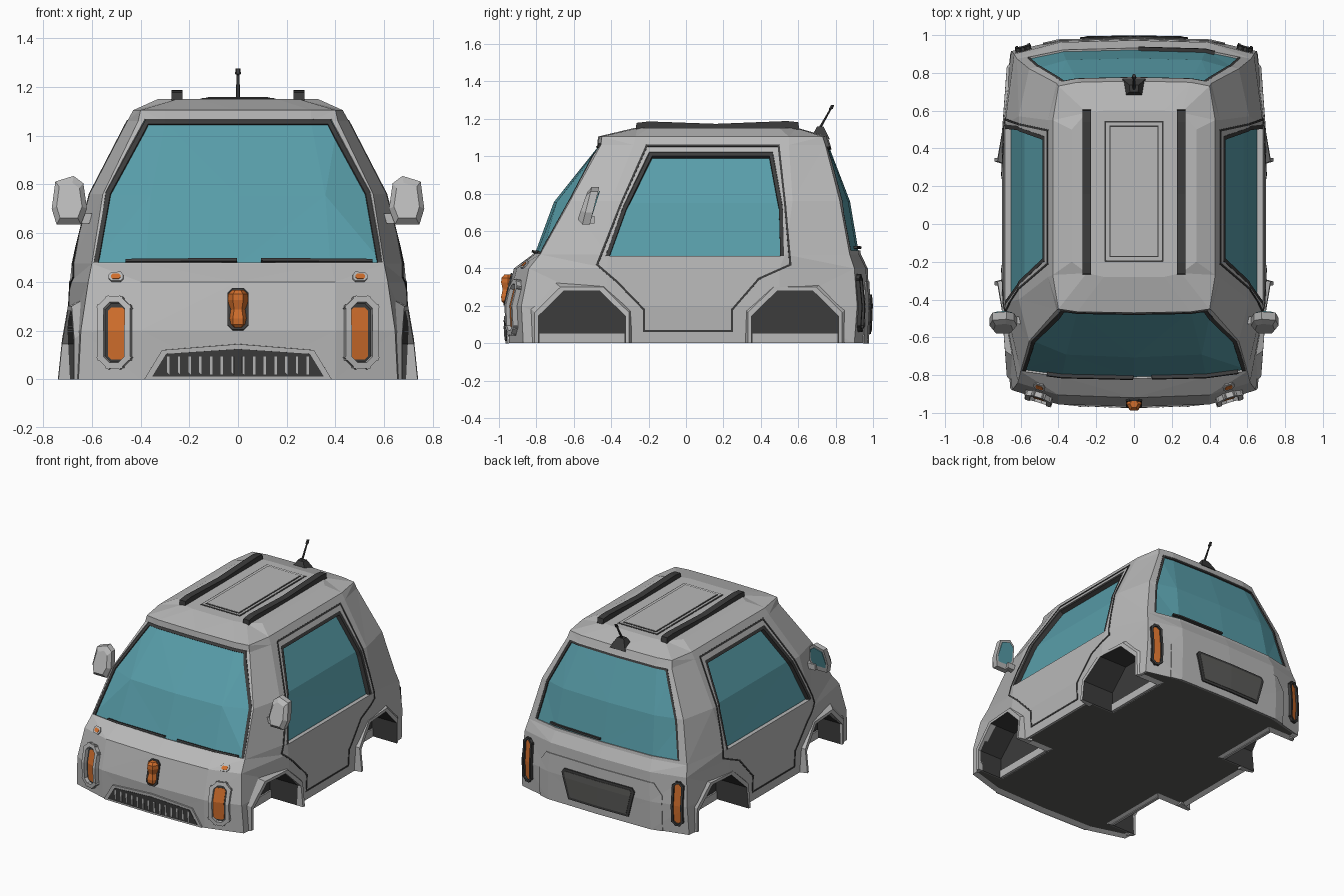
import bpy, bmesh, math
from mathutils import Vector

if "Cube" in bpy.data.objects:
    bpy.data.objects.remove(bpy.data.objects["Cube"])
COLOURS = dict(body_grey=(.48, .48, .48, 1), teal_glass=(.098, .34, .40, 1), dark_trim=(.045, .045, .045, 1),
               orange_lamp=(.63, .155, .025, 1), plate_grey=(.105, .105, .1, 1))
for key, col in COLOURS.items():
    bpy.data.materials.new(key).diffuse_color = col
BODY, GLASS, TRIM, LAMP, PLATE = (bpy.data.materials[k] for k in COLOURS)

def add(name, bm, mats, mirror=False):
    bmesh.ops.recalc_face_normals(bm, faces=bm.faces[:])
    me = bpy.data.meshes.new(name)
    for m in mats:
        me.materials.append(m)
    bm.to_mesh(me)
    bm.free()
    ob = bpy.data.objects.new(name, me)
    bpy.context.collection.objects.link(ob)
    if mirror:
        ob.modifiers.new("Mirror", 'MIRROR').use_mirror_merge = False
    return ob

def loft(bm, rings, closed=True):
    vs = [[bm.verts.new(p) for p in r] for r in rings]
    n = len(rings[0])
    for a, b in zip(vs, vs[1:]):
        for i in range(n if closed else n - 1):
            bm.faces.new((a[i], a[(i + 1) % n], b[(i + 1) % n], b[i]))
    if closed:
        bm.faces.new(vs[0])
        bm.faces.new(vs[-1][::-1])

# body shell: half outlines (front to rear) at rising heights
LEVELS = [
    (0.0, [(0, -.955), (.40, -.945), (.655, -.87), (.69, -.45), (.69, .45), (.655, .90), (.40, .965), (0, .972)]),
    (.20, [(0, -.968), (.40, -.955), (.645, -.88), (.70, -.42), (.70, .50), (.65, .915), (.40, .972), (0, .98)]),
    (.40, [(0, -.92), (.40, -.905), (.615, -.84), (.69, -.42), (.69, .50), (.635, .90), (.39, .962), (0, .972)]),
    (.475, [(0, -.82), (.38, -.81), (.60, -.78), (.683, -.42), (.683, .53), (.62, .875), (.38, .925), (0, .935)]),
    (.76, [(0, -.715), (.36, -.70), (.555, -.62), (.61, -.40), (.61, .57), (.555, .822), (.36, .877), (0, .887)]),
    (1.06, [(0, -.475), (.30, -.47), (.41, -.455), (.455, -.28), (.455, .55), (.41, .745), (.30, .765), (0, .772)]),
    (1.105, [(0, -.47), (.30, -.465), (.40, -.45), (.43, -.27), (.43, .55), (.40, .73), (.30, .75), (0, .757)]),
    (1.15, [(0, -.28), (.16, -.28), (.25, -.26), (.33, -.20), (.33, .50), (.25, .59), (.16, .60), (0, .60)])]
shell = bmesh.new()
loft(shell, [[(x, y, z) for x, y in pts] for z, pts in LEVELS], closed=False)
bmesh.ops.triangulate(shell, faces=shell.faces[:])
bmesh.ops.mirror(shell, geom=shell.verts[:] + shell.edges[:] + shell.faces[:], axis='X', merge_dist=.0005)
bmesh.ops.remove_doubles(shell, verts=shell.verts[:], dist=.0005)
bmesh.ops.holes_fill(shell, edges=[e for e in shell.edges if e.is_boundary], sides=0)
bmesh.ops.recalc_face_normals(shell, faces=shell.faces[:])
VIEWS = {"front": ((0, -1, 0), 0, 2), "rear": ((0, 1, 0), 0, 2), "side": ((1, 0, 0), 1, 2), "top": ((0, 0, 1), 0, 1)}

def decal(name, view, polys, depth, mat, mirror=False, base=0.0):
    """Convex outlines projected on the shell, made into plates from base to depth."""
    d, u, v = VIEWS[view]
    d = Vector(d)
    out = bmesh.new()
    tmp = bpy.data.meshes.new("tmp")
    for poly in polys:
        bm = shell.copy()
        bm.normal_update()
        bmesh.ops.delete(bm, geom=[f for f in bm.faces if f.normal.dot(d) < .12], context='FACES')
        cu, cv = (sum(p[k] for p in poly) / len(poly) for k in (0, 1))
        for a, b in zip(poly, poly[1:] + poly[:1]):
            n, co = Vector(), Vector()
            n[u], n[v] = b[1] - a[1], a[0] - b[0]
            co[u], co[v] = a
            if (cu - a[0]) * n[u] + (cv - a[1]) * n[v] > 0:
                n.negate()
            bmesh.ops.bisect_plane(bm, geom=bm.verts[:] + bm.edges[:] + bm.faces[:], dist=1e-5,
                                   plane_co=co, plane_no=n, clear_outer=True)
        bm.normal_update()
        old = bm.verts[:]
        shift = {w.co.to_tuple(5): w.normal.copy() for w in old}
        bmesh.ops.extrude_face_region(bm, geom=bm.faces[:], use_keep_orig=True)
        kept = set(old)
        for w in bm.verts:
            w.co += shift.get(w.co.to_tuple(5), d) * (base if w in kept else depth)
        bm.to_mesh(tmp)
        bm.free()
        out.from_mesh(tmp)
    bpy.data.meshes.remove(tmp)
    return add(name, out, [mat], mirror)

def strips(pts, w, closed=True):
    res = []
    for a, b in zip(pts, pts[1:] + pts[:1] if closed else pts[1:]):
        a, b = Vector(a), Vector(b)
        t = (b - a).normalized() * w / 2
        n = Vector((-t.y, t.x))
        res.append([tuple(p) for p in (a - t + n, b + t + n, b + t - n, a - t - n)])
    return res

def octagon(cx, cz, w, h, c):
    half = [(w - c, h), (w, h - c), (w, c - h), (w - c, -h)]
    return [(cx + x, cz + z) for x, z in half + [(-x, -z) for x, z in half]]

def sym(pts):
    return pts + [(-x, z) for x, z in reversed(pts) if x]

def arch(hw, top):
    half = [(-hw, 0), (-hw, top - .135), (.1375 - hw, top)]
    return half + [(-y, z) for y, z in reversed(half)]

# recessed windows: glass, dark frame round sides and top, and a cutter for the body
cutters = []
for name, view, pane, edge, deep in (
        ("windshield", "front", sym([(.593, .479), (.543, .77), (.383, 1.068)]), .009, .014),
        ("rear_window", "rear", sym([(.565, .495), (.512, .76), (.383, 1.052)]), .007, .014),
        ("side_window", "side", [(-.43, .466), (-.337, .73), (-.197, 1.022), (.464, 1.022), (.517, .73), (.524, .466)], .01, .036)):
    twin = view == "side"
    lo, hi = pane[0][1], pane[2][1]
    mid = (pane[0][0] + pane[-1][0]) / 2
    rim = [(x - math.copysign(edge, x - mid), z - edge * (z - lo) / (hi - lo)) for x, z in pane]
    decal(name, view, [pane], .004 - deep, GLASS, twin, -deep - .01)
    decal(name + "_frame", view, strips(rim, edge * 2, False), -.002, TRIM, twin, -deep)
    cutters.append(decal(name + "_cutter", view, [pane], .03, BODY, twin, -deep))

# wheel wells and window recesses cut from the body, dark floor inset below
WELLS = (-.557, .583)
bm = bmesh.new()
for c in WELLS:
    for s in (-1, 1):
        loft(bm, [[(s * x, c + y, z or -.1) for y, z in arch(.2325, .28)] for x in (.48, .9)])
cutters.append(add("well_cutter", bm, []))
body = add("body", shell.copy(), [BODY])
for c in cutters:
    c.hide_render = True
    cut = body.modifiers.new("Cut", 'BOOLEAN')
    cut.object, cut.operation, cut.solver = c, 'DIFFERENCE', 'EXACT'
bpy.context.view_layer.update()
mesh = bpy.data.meshes.new_from_object(body.evaluated_get(bpy.context.evaluated_depsgraph_get()))
body.modifiers.clear()
for c in cutters:
    bpy.data.objects.remove(c)
bpy.data.objects.remove(body)
bm = bmesh.new()
bm.from_mesh(mesh)
floor = []
for f in bm.faces:
    p = f.calc_center_median()
    in_well = any(abs(p.y - c) < .236 for c in WELLS) and .4 < abs(p.x) < .645 and .001 < p.z < .285
    f.material_index = 1 if in_well else 0
    if p.z < .001 and f.normal.z < -.9:
        floor.append(f)
bmesh.ops.inset_region(bm, faces=floor, thickness=.03, depth=0, use_even_offset=True)
for f in floor:
    f.material_index = 2
for w in {w for f in floor for w in f.verts}:
    w.co.z += .015
add("body", bm, [BODY, TRIM, PLATE])

# wheel arches, flared on the side towards the doors, with a sill inside each well
bm = bmesh.new()
lining = {(round(c + y, 3), round(z, 3)) for c in WELLS for y, z in arch(.2325, .28)}
for c in WELLS:
    flare = lambda y, z: .675 + (.062 - .1 * z) * (1 - math.copysign(1, c) * y / .2325) / 2
    loops = [(arch(.28, .325), 0), (arch(.252, .30), 1), (arch(.2325, .28), 1), (arch(.2325, .28), 0)]
    loft(bm, [[(flare(*a[i]) if k else .64, c + a[i][0], a[i][1]) for a, k in loops] for i in range(6)])
    loft(bm, [[(x, c + y, z) for x, z in ((.47, 0), (.49, 0), (.49, .055), (.47, .055))] for y in (-.23, .23)])
for f in bm.faces:
    f.material_index = int(all((round(w.co.y, 3), round(w.co.z, 3)) in lining for w in f.verts))
add("wheel_arches", bm, [BODY, TRIM], True)

# door seam and wipers
DOOR = [(-.21, 1.056), (.495, 1.056), (.53, .74), (.558, .42), (.39, .345), (.247, .18), (.247, .065),
        (-.225, .065), (-.225, .18), (-.37, .33), (-.475, .42), (-.35, .74)]
decal("door_seam", "side", strips(DOOR, .011), .003, TRIM, True)
decal("front_wipers", "front", strips([(-.455, .485), (-.01, .489)], .012, False)
      + strips([(.10, .489), (.545, .485)], .012, False), .010, TRIM, base=-.012)
decal("rear_wiper", "rear", strips([(.42, .513), (.03, .51)], .012, False), .010, TRIM, base=-.012)
# grille
decal("grille_frame", "front", [sym([(.385, 0), (.312, .12), (0, .145)])], .010, BODY)
decal("grille", "front", [sym([(.352, .012), (.295, .105), (0, .125)])], .012, TRIM)
decal("grille_bars", "front", [octagon((i - 6.5) * .044, .057, .005, .038, .001) for i in range(14)], .015, BODY)
# recessed front and rear lamps
decal("headlamp_trim", "front", strips(octagon(.502, .19, .055, .132, .032), .024), .028, BODY, True)
decal("headlamp_frame", "front", [octagon(.502, .19, .05, .127, .025)], .003, TRIM, True)
decal("headlamp", "front", [octagon(.496, .187, .035, .106, .012)], .007, LAMP, True)
decal("marker_trim", "front", [octagon(.50, .418, .03, .018, .011)], .008, BODY, True)
decal("marker_lamp", "front", [octagon(.50, .417, .019, .010, .006)], .010, LAMP, True)
TAIL = octagon(.585, .215, .032, .145, .022)
decal("tail_lamp_frame", "rear", strips(TAIL, .014), .020, TRIM, True)
decal("tail_lamp", "rear", [TAIL], .006, LAMP, True)
# rear panel and plate
decal("rear_panel", "rear", [sym([(.48, 0), (.48, .25), (.42, .33)])], .006, BODY)
decal("rear_plate_frame", "rear", [sym([(.235, .05), (.285, .235), (.265, .26)])], .016, TRIM)
decal("rear_plate", "rear", [sym([(.22, .068), (.262, .232), (.252, .243)])], .019, PLATE)
# roof hatch: nested thin rectangles
for i, (w, mat) in enumerate([(.155, TRIM), (.147, BODY), (.131, TRIM), (.124, BODY)]):
    decal("roof_hatch_%d" % i, "top", [octagon(0, .1725, w, w + .2175, .001)], .002 + .002 * i, mat)
# centre nose lamp, pinched in the middle, on a dark base
decal("nose_lamp_base", "front", [octagon(0, .287, .043, .086, .02)], .010, TRIM)
bm = bmesh.new()
prof = [(.207, .022), (.225, .04), (.25, .042), (.287, .032), (.325, .042), (.35, .04), (.367, .022)]
loft(bm, [[(r * math.cos(k * math.pi / 3), -.952 + r * math.sin(k * math.pi / 3), z) for k in range(6)] for z, r in prof])
add("nose_lamp", bm, [LAMP])
# door mirrors: grey housing and glass facing back
MIRROR = [(.62, .70), (.635, .805), (.675, .835), (.75, .812), (.765, .70), (.745, .635), (.645, .635)]
mirror_ring = lambda y, s: [(.693 + (x - .693) * s, y + .25 * (z - .73), .733 + (z - .733) * s) for x, z in MIRROR]
bm = bmesh.new()
loft(bm, [mirror_ring(-.555, .72), mirror_ring(-.53, 1), mirror_ring(-.49, 1)])
loft(bm, [[(x, y, z) for y, z in ((-.53, .64), (-.49, .64), (-.49, .68), (-.53, .68))] for x in (.56, .67)])
add("mirror_housing", bm, [BODY], True)
bm = bmesh.new()
loft(bm, [mirror_ring(-.492, .8), mirror_ring(-.486, .8)])
add("mirror_glass", bm, [GLASS], True)
# roof rails
bm = bmesh.new()
rail = [(-.27, 1.12), (-.265, 1.178), (-.2, 1.186), (.16, 1.173), (.54, 1.188), (.6, 1.182), (.61, 1.12)]
loft(bm, [[(x, y, z) for y, z in rail] for x in (.227, .273)])
add("roof_rail", bm, [TRIM], True)
# antenna: wedge base, raked rod, tip
bm = bmesh.new()
loft(bm, [[(-.045, .68, 1.12), (.045, .68, 1.12), (.062, .77, 1.09), (-.062, .77, 1.09)],
          [(-.022, .70, 1.158), (.022, .70, 1.158), (.025, .735, 1.16), (-.025, .735, 1.16)]])
rod = [(.715, 1.15, .009), (.772, 1.25, .006), (.774, 1.253, .012), (.785, 1.275, .01)]
loft(bm, [[(r * math.cos(k * math.pi / 3), y + r * math.sin(k * math.pi / 3), z) for k in range(6)] for y, z, r in rod])
add("antenna", bm, [TRIM])

for m in bpy.data.materials:
    if m.users and not m.is_grease_pencil:
        m.use_nodes = True
        m.node_tree.nodes["Principled BSDF"].inputs["Base Color"].default_value = m.diffuse_color
